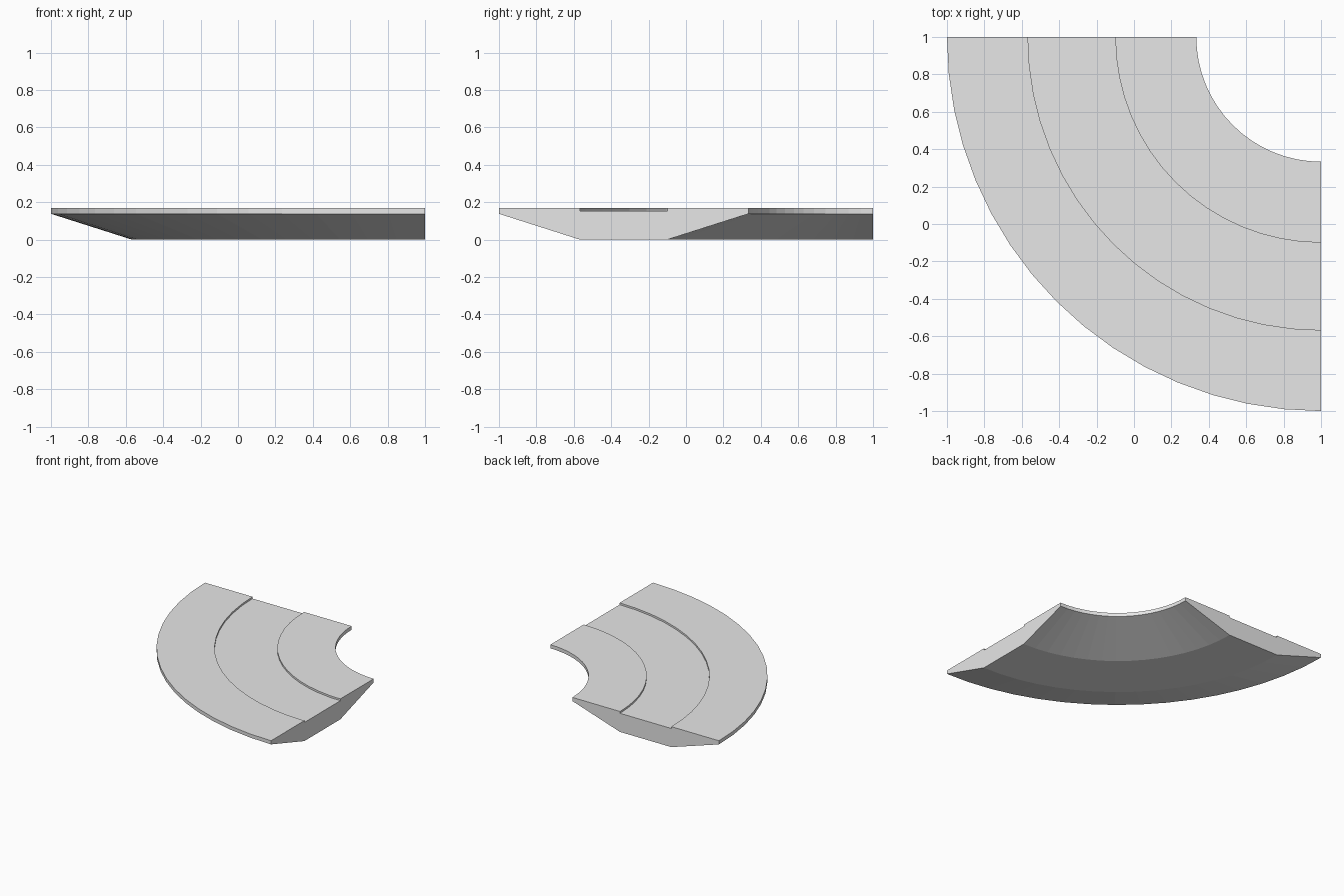
import bpy
import bmesh
from math import cos, sin, pi

cube = bpy.data.objects.get("Cube")
if cube:
    bpy.data.objects.remove(cube, do_unlink=True)

# Cross-section dimensions
INNER, OUTER = 0.667, 2.0
BASE_IN, BASE_OUT = 1.10, 1.567
RIM, GROOVE, TOP = 0.138, 0.153, 0.168
SEGMENTS = 16

# Radius and height around the section, with a shallow groove on top
profile = [
    (INNER, RIM), (BASE_IN, 0), (BASE_OUT, 0), (OUTER, RIM),
    (OUTER, TOP), (BASE_OUT, TOP), (BASE_OUT, GROOVE),
    (BASE_IN, GROOVE), (BASE_IN, TOP), (INNER, TOP),
]

grey = bpy.data.materials.new("light_grey")
grey.use_nodes = True
colour = (0.8, 0.8, 0.8, 1)
grey.diffuse_color = colour
grey.node_tree.nodes["Principled BSDF"].inputs["Base Color"].default_value = colour

# Sweep the section through a quarter turn about the corner (1, 1)
bm = bmesh.new()
rings = []
for i in range(SEGMENTS + 1):
    a = pi + pi / 2 * i / SEGMENTS
    rings.append([bm.verts.new((1 + r * cos(a), 1 + r * sin(a), z))
                  for r, z in profile])
count = len(profile)
for a, b in zip(rings, rings[1:]):
    for j in range(count):
        k = (j + 1) % count
        bm.faces.new((a[j], a[k], b[k], b[j]))

# Flat end caps
bm.faces.new(rings[0])
bm.faces.new(rings[-1])
bmesh.ops.recalc_face_normals(bm, faces=bm.faces)

mesh = bpy.data.meshes.new("curved_channel")
bm.to_mesh(mesh)
bm.free()
mesh.materials.append(grey)
obj = bpy.data.objects.new("curved_channel", mesh)
bpy.context.collection.objects.link(obj)
